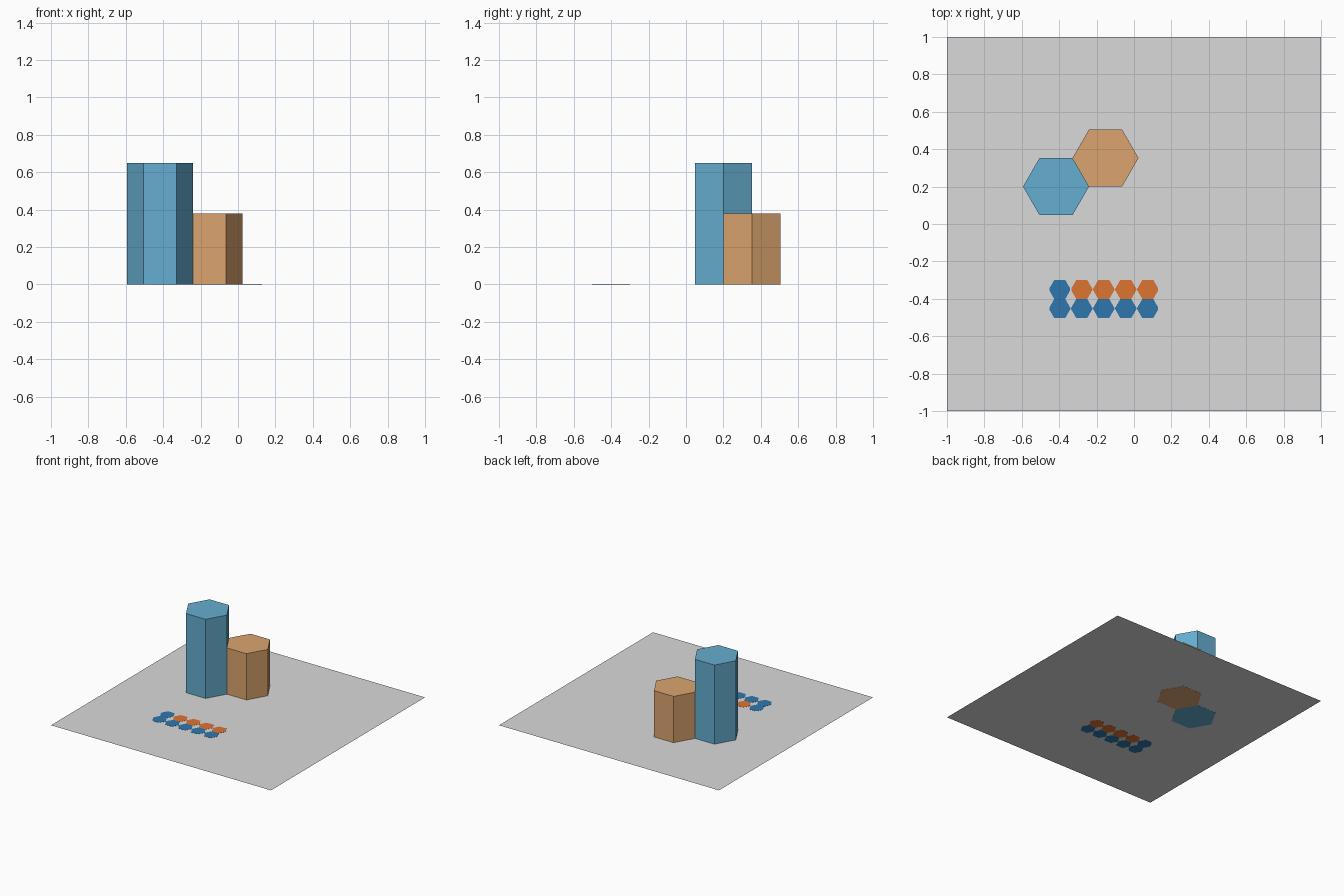
import bpy, bmesh, math

if "Cube" in bpy.data.objects:
    bpy.data.objects.remove(bpy.data.objects["Cube"])


def material(name, r, g, b):
    """Flat colour from sRGB 0-255 values."""
    def lin(c):
        c /= 255
        return c / 12.92 if c <= 0.04045 else ((c + 0.055) / 1.055) ** 2.4
    m = bpy.data.materials.new(name)
    m.diffuse_color = (lin(r), lin(g), lin(b), 1)
    m.use_nodes = True
    m.node_tree.nodes["Principled BSDF"].inputs["Base Color"].default_value = m.diffuse_color
    return m


GREY = material("ground grey", 218, 218, 218)
SKY = material("light blue", 101, 174, 208)
TAN = material("tan", 219, 165, 111)
BLUE = material("deep blue", 46, 119, 174)
ORANGE = material("orange", 222, 116, 49)


def prism_object(name, outlines, z0, z1, mat):
    """Extrude each closed outline from z0 to z1, all in one object."""
    bm = bmesh.new()
    for pts in outlines:
        low = [bm.verts.new((x, y, z0)) for x, y in pts]
        high = [bm.verts.new((x, y, z1)) for x, y in pts]
        bm.faces.new(low[::-1])
        bm.faces.new(high)
        for i in range(len(pts)):
            j = (i + 1) % len(pts)
            bm.faces.new((low[i], low[j], high[j], high[i]))
    me = bpy.data.meshes.new(name)
    bm.to_mesh(me)
    bm.free()
    me.materials.append(mat)
    ob = bpy.data.objects.new(name, me)
    bpy.context.collection.objects.link(ob)
    return ob


def hexagon(cx, cy, r):
    return [(cx + r * math.cos(i * math.pi / 3), cy + r * math.sin(i * math.pi / 3))
            for i in range(6)]


# Ground sheet
bpy.ops.mesh.primitive_plane_add(size=2)
ground = bpy.context.object
ground.name = "ground"
ground.data.materials.append(GREY)

# Hexagonal columns, sharing one wall; bases just break through the sheet
T = 0.001
R = 0.1765
prism_object("tall_column", [hexagon(-0.417, 0.20, R)], -T, 0.65, SKY)
prism_object("short_column", [hexagon(-0.417 + 1.5 * R, 0.20 + R * math.sqrt(3) / 2, R)],
             -T, 0.38, TAN)

# Small inlaid hexagon tiles: tips are cut off unless a same-coloured tile adjoins
r = R / 3
apothem = r * math.sqrt(3) / 2
rows = ["BOOOO", "BBBBB"]
tiles = {"B": [], "O": []}
for j, row in enumerate(rows):
    for i, colour in enumerate(row):
        cx, cy = -0.397 + 2 * r * i, -0.35 - 2 * apothem * j

        def tip(side):
            k = i + side
            if 0 <= k < len(row) and row[k] == colour:
                return [(cx + side * r, cy)]
            cut = 0.005
            h = cut * math.sqrt(3) * side
            return [(cx + side * (r - cut), cy - h), (cx + side * (r - cut), cy + h)]

        hx = hexagon(cx, cy, r)
        tiles[colour].append(tip(1) + hx[1:3] + tip(-1) + hx[4:6])
prism_object("blue_tiles", tiles["B"], -T, T, BLUE)
prism_object("orange_tiles", tiles["O"], -T, T, ORANGE)
